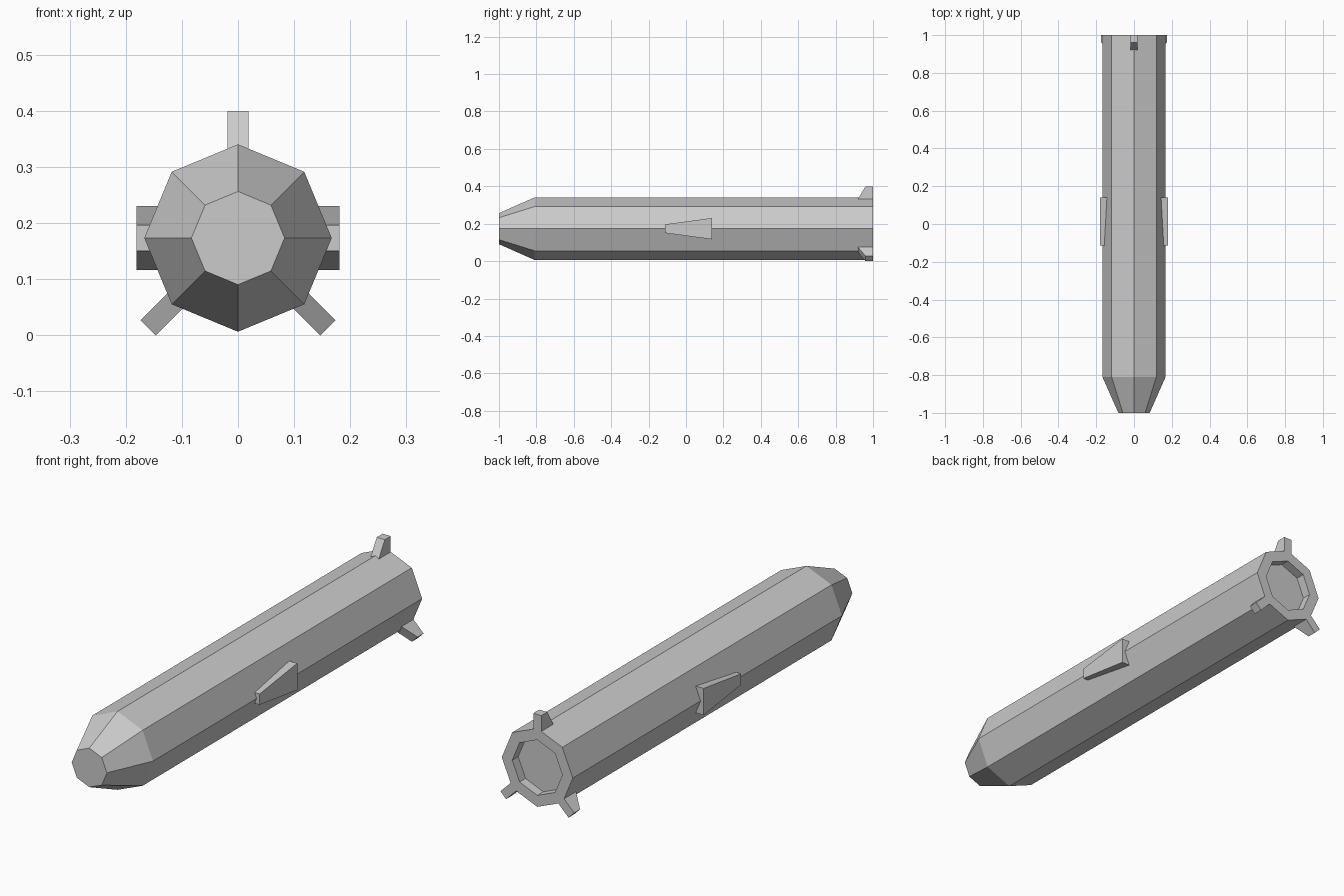
import bpy, bmesh
from math import radians, sin, cos, pi
from mathutils import Matrix

if "Cube" in bpy.data.objects:
    bpy.data.objects.remove(bpy.data.objects["Cube"], do_unlink=True)

AXIS_Z = 0.1735   # height of the long axis
SIDES = 8

grey = bpy.data.materials.new("light_grey")
grey.use_nodes = True
colour = (0.6, 0.6, 0.6, 1)
grey.diffuse_color = colour
grey.node_tree.nodes["Principled BSDF"].inputs["Base Color"].default_value = colour


def finish(name, bm):
    bmesh.ops.recalc_face_normals(bm, faces=bm.faces)
    mesh = bpy.data.meshes.new(name)
    bm.to_mesh(mesh)
    bm.free()
    mesh.materials.append(grey)
    obj = bpy.data.objects.new(name, mesh)
    bpy.context.collection.objects.link(obj)
    return obj


def lathe_along_y(name, profile):
    """Closed octagonal tube from (radius, y) rings, capped at both ends."""
    bm = bmesh.new()
    rings = []
    for r, y in profile:
        angles = [2 * pi * i / SIDES for i in range(SIDES)]
        rings.append([bm.verts.new((r * cos(a), y, AXIS_Z + r * sin(a))) for a in angles])
    for a, b in zip(rings, rings[1:]):
        for i in range(SIDES):
            j = (i + 1) % SIDES
            bm.faces.new((a[i], a[j], b[j], b[i]))
    bm.faces.new(rings[0])
    bm.faces.new(rings[-1])
    return finish(name, bm)


def plate(name, outline, x0, x1, turn=0):
    """Extrude a (y, height above axis) outline across x, then turn it about the axis."""
    bm = bmesh.new()
    face = bm.faces.new([bm.verts.new((x0, y, h)) for y, h in outline])
    ext = bmesh.ops.extrude_face_region(bm, geom=[face])
    moved = [v for v in ext["geom"] if isinstance(v, bmesh.types.BMVert)]
    bmesh.ops.translate(bm, verts=moved, vec=(x1 - x0, 0, 0))
    bm.transform(Matrix.Translation((0, 0, AXIS_Z)) @ Matrix.Rotation(radians(turn), 4, 'Y'))
    return finish(name, bm)


# Tube with blunt tapered nose and recessed tail
lathe_along_y("body", [(0.083, -1), (0.167, -0.81), (0.167, 1), (0.118, 1), (0.118, 0.96)])

# Three tail fins
fin = [(0.914, 0.15), (0.96, 0.2265), (1, 0.2265), (1, 0.15)]
for name, turn in (("top_fin", 0), ("left_fin", 135), ("right_fin", -135)):
    plate(name, fin, -0.019, 0.019, turn)

# Wedge-shaped side lugs
lug = [(-0.113, -0.023), (0.14, -0.057), (0.14, 0.057), (-0.113, 0.023)]
for name, side in (("left_lug", 1), ("right_lug", -1)):
    plate(name, lug, side * 0.135, side * 0.181)
